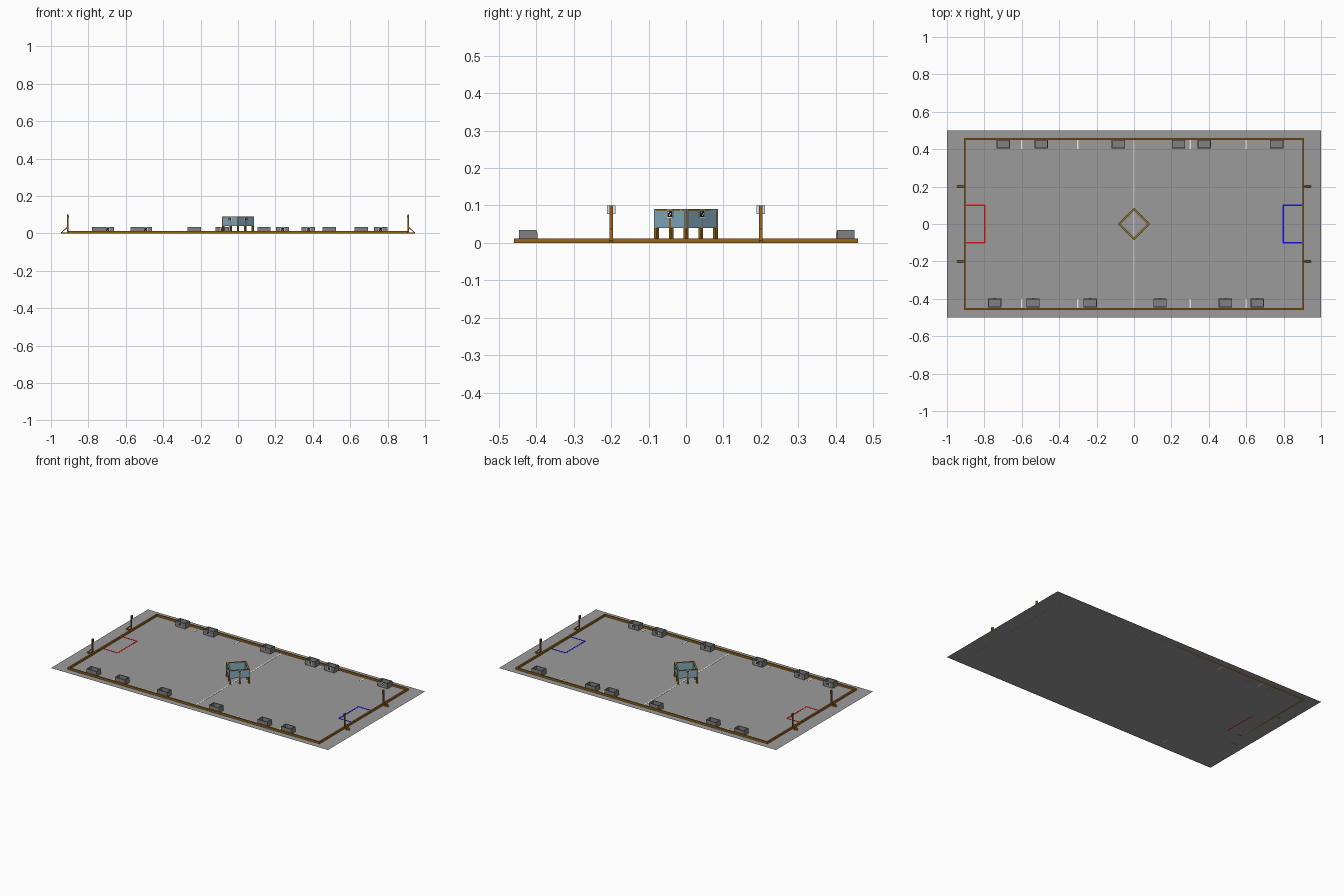
import bpy, bmesh, math
from mathutils import Matrix, Vector

if "Cube" in bpy.data.objects:
    bpy.data.objects.remove(bpy.data.objects["Cube"], do_unlink=True)


def material(name, r, g, b):
    m = bpy.data.materials.new(name)
    m.use_nodes = True
    m.diffuse_color = (r, g, b, 1)
    m.node_tree.nodes["Principled BSDF"].inputs["Base Color"].default_value = (r, g, b, 1)
    return m


FLOOR = material("floor grey", .33, .33, .33)
CRATE = material("crate grey", .22, .22, .22)
WOOD = material("brown wood", .32, .13, .01)
RIM = material("olive wood", .28, .17, .02)
PANEL = material("light blue", .24, .43, .56)
WHITE = material("white", .8, .8, .8)
BLACK = material("black", .01, .01, .01)
RED = material("red", .7, .005, .005)
BLUE = material("blue", .005, .005, .7)


def build(name, boxes, mat, place=Matrix()):
    """One object from boxes given as (centre, size)."""
    bm = bmesh.new()
    for centre, size in boxes:
        bmesh.ops.create_cube(bm, size=1, matrix=place @ Matrix.Translation(centre)
                              @ Matrix.Diagonal((*size, 1)))
    return finish(name, bm, mat)


def finish(name, bm, mat):
    mesh = bpy.data.meshes.new(name)
    bm.to_mesh(mesh)
    bm.free()
    mesh.materials.append(mat)
    obj = bpy.data.objects.new(name, mesh)
    bpy.context.collection.objects.link(obj)
    return obj


def marker(name, place, s):
    """Square target plate facing local -y, with a simple block pattern."""
    build(name + "_plate", [((0, -.0005, 0), (s, .001, s))], WHITE, place)
    build(name + "_square", [((0, -.0013, 0), (s * .75, .0006, s * .75))], BLACK, place)
    cell = s / 6
    spots = [(-1, 1), (1, 0), (0, -1)]
    build(name + "_spots", [((i * cell, -.0019, k * cell), (cell, .0006, cell))
                            for i, k in spots], WHITE, place)


def turn(angle):
    return Matrix.Rotation(angle, 4, "Z")


# Ground sheet
bm = bmesh.new()
bmesh.ops.create_grid(bm, x_segments=1, y_segments=1, size=1, matrix=Matrix.Diagonal((1, .5, 1, 1)))
finish("ground", bm, FLOOR)

# Boundary boards
build("boundary_boards",
      [((0, s * .455, .006), (1.82, .01, .012)) for s in (-1, 1)]
      + [((s * .905, 0, .006), (.01, .9, .012)) for s in (-1, 1)], WOOD)

# Floor lines
build("centre_line", [((0, 0, .0005), (.008, .9, .001))], WHITE)
build("side_ticks", [((x, s * .425, .0005), (.008, .05, .001))
                     for x in (-.6, -.3, .3, .6) for s in (-1, 1)], WHITE)

# End zones, marked on three sides
for name, side, mat in (("red_zone", -1, RED), ("blue_zone", 1, BLUE)):
    build(name, [((side * .799, 0, .0005), (.008, .208, .001))]
          + [((side * .849, s * .1, .0005), (.1, .008, .001)) for s in (-1, 1)], mat)

# Open crates along both sides, targets facing the middle
W, D, H, T = .072, .048, .034, .005
crate_boxes = [((0, 0, .002), (W, D, .002))]
crate_boxes += [((0, s * (D - T) / 2, H / 2), (W, T, H)) for s in (-1, 1)]
crate_boxes += [((s * (W - T) / 2, 0, H / 2), (T, D - 2 * T, H)) for s in (-1, 1)]
rows = ((.427, 0, (-.698, -.495, -.083, .238, .376, .762)),
        (-.423, math.pi, (-.745, -.54, -.235, .139, .489, .66)))
for y, angle, xs in rows:
    for n, x in enumerate(xs):
        name = f"{'back' if y > 0 else 'front'}_crate_{n + 1}"
        place = Matrix.Translation((x, y, 0)) @ turn(angle)
        build(name, crate_boxes, CRATE, place)
        marker(name + "_target", place @ Matrix.Translation((0, -D / 2, .02)), .022)

# Posts with braced feet at both ends
for side in (-1, 1):
    for s in (-1, 1):
        name = f"{'left' if side > 0 else 'right'}_{'back' if s > 0 else 'front'}_post"
        place = Matrix.Translation((side * .91, s * .2, 0)) @ turn(0 if side > 0 else math.pi)
        build(name, [((0, 0, .05), (.006, .01, .1)),
                     ((.018, 0, .003), (.036, .01, .006))], WOOD, place)
        lean = math.atan2(.034, .036)
        brace = place @ Matrix.Translation((.017, 0, .02)) @ Matrix.Rotation(-lean, 4, "Y")
        brace = place @ Matrix.Translation((.017, 0, .02)) @ Matrix.Rotation(lean, 4, "Y")
        build(name + "_brace", [((0, 0, 0), (.046, .01, .005))], WOOD, brace)
        marker(name + "_target", place @ Matrix.Translation((-.003, 0, .089)) @ turn(-math.pi / 2), .023)

# Central diamond tower: four sides, each a panel, a rim, two legs and a target
R = .056
for n in range(4):
    place = turn(math.pi / 4 + n * math.pi / 2)
    build(f"tower_panel_{n + 1}", [((0, -R - .0025, .065), (2 * R + .01, .004, .05))], PANEL, place)
    build(f"tower_inner_panel_{n + 1}", [((0, -R + .0055, .065), (2 * R - .012, .002, .046))], PANEL, place)
    build(f"tower_rim_{n + 1}", [((.004, -R, .088), (2 * R, .009, .005))], RIM, place)
    build(f"tower_legs_{n + 1}", [((x, -R, .043), (.009, .009, .086)) for x in (0, R)], WOOD, place)
    marker(f"tower_target_{n + 1}", place @ Matrix.Translation((0, -R - .0045, .078)), .022)
